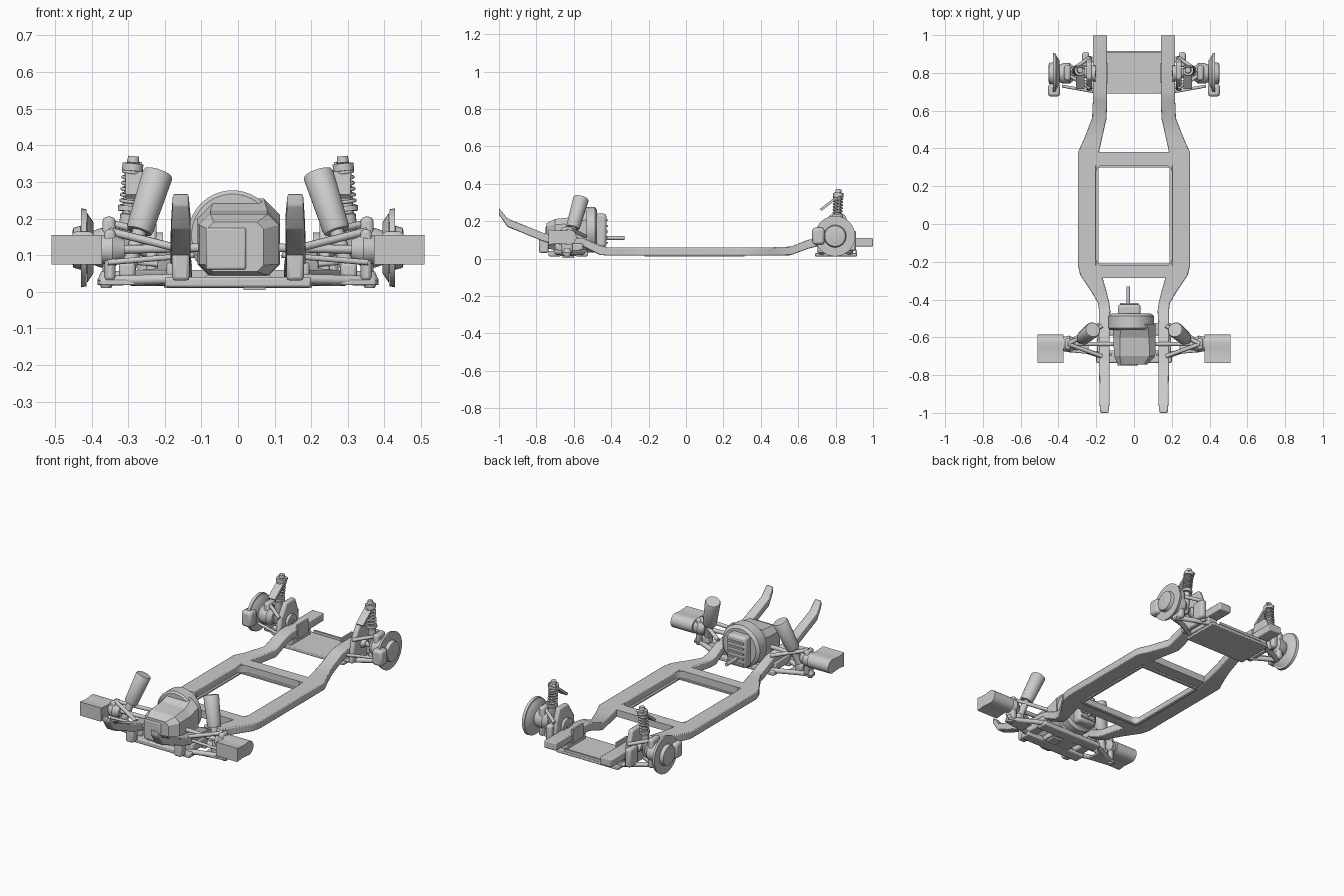
import bpy, bmesh, math
from mathutils import Vector

cube = bpy.data.objects.get("Cube")
if cube:
    bpy.data.objects.remove(cube)

grey = bpy.data.materials.new("light grey metal")
grey.use_nodes = True
grey.diffuse_color = (0.6, 0.6, 0.6, 1)
grey.node_tree.nodes["Principled BSDF"].inputs["Base Color"].default_value = (0.6, 0.6, 0.6, 1)


def finish(name, bm, pair=False, bevel=0.0, smooth=True):
    """Turn a bmesh into an object, optionally mirrored to the other side."""
    bmesh.ops.recalc_face_normals(bm, faces=bm.faces)
    mesh = bpy.data.meshes.new(name)
    bm.to_mesh(mesh)
    bm.free()
    mesh.materials.append(grey)
    ob = bpy.data.objects.new(name, mesh)
    bpy.context.collection.objects.link(ob)
    if bevel:
        mod = ob.modifiers.new("soft edges", 'BEVEL')
        mod.width, mod.segments, mod.limit_method = bevel, 2, 'ANGLE'
    if pair:
        ob.modifiers.new("other side", 'MIRROR').use_mirror_merge = False
    if smooth:
        bpy.ops.object.select_all(action='DESELECT')
        ob.select_set(True)
        bpy.context.view_layer.objects.active = ob
        bpy.ops.object.shade_smooth_by_angle(angle=math.radians(35))
    return ob


def loft(name, rings, **kw):
    """Skin a list of equal-length closed rings and cap both ends."""
    bm = bmesh.new()
    rows = [[bm.verts.new(p) for p in ring] for ring in rings]
    n = len(rows[0])
    for a, b in zip(rows, rows[1:]):
        for i in range(n):
            bm.faces.new((a[i], a[(i + 1) % n], b[(i + 1) % n], b[i]))
    bm.faces.new(rows[0])
    bm.faces.new(rows[-1])
    return finish(name, bm, **kw)


def box(name, x, y, z, **kw):
    rings = [[(x[0], v, z[0]), (x[1], v, z[0]), (x[1], v, z[1]), (x[0], v, z[1])] for v in y]
    return loft(name, rings, **kw)


def turned(name, p, q, profile, sides=24, **kw):
    """Round part along p-q; profile is (fraction along, radius)."""
    p, q = Vector(p), Vector(q)
    d = (q - p).normalized()
    u = d.orthogonal().normalized()
    v = d.cross(u)
    angles = [math.tau * i / sides for i in range(sides)]
    rings = [[p.lerp(q, t) + r * (u * math.cos(a) + v * math.sin(a)) for a in angles]
             for t, r in profile]
    return loft(name, rings, **kw)


def rod(name, p, q, r, sides=12, **kw):
    return turned(name, p, q, [(0, r), (1, r)], sides, **kw)


def plate(name, outline, z, **kw):
    return loft(name, [[(x, y, h) for x, y in outline] for h in z], **kw)


# Ladder frame: station y, inner x, outer x, bottom z, top z
stations = [
    (-1.0, .135, .178, .235, .27), (-.955, .13, .182, .17, .215),
    (-.77, .13, .185, .095, .14), (-.7, .13, .185, .075, .12),
    (-.55, .13, .185, .065, .11), (-.46, .125, .185, .02, .07),
    (-.42, .13, .19, .016, .06), (-.36, .145, .225, .016, .06),
    (-.27, .17, .285, .016, .06), (-.22, .2, .297, .016, .06),
    (.31, .2, .297, .016, .06), (.38, .185, .297, .016, .06),
    (.45, .17, .265, .016, .06), (.56, .145, .222, .018, .064),
    (.65, .143, .218, .052, .1), (.7, .143, .218, .065, .11),
    (1.0, .143, .218, .065, .11)]
loft("side_rail", [[(a, y, lo), (b, y, lo), (b, y, hi), (a, y, hi)]
                   for y, a, b, lo, hi in stations], pair=True, bevel=.005)
box("rear_crossmember", (-.22, .22), (.31, .38), (.02, .06))
box("front_crossmember", (-.22, .22), (-.285, -.22), (.016, .06))
for name, y, s in (("rear_gusset", .31, -1), ("front_gusset", -.22, 1)):
    plate(name, [(.2, y), (.168, y), (.182, y + s * .004), (.195, y + s * .016), (.2, y + s * .03)],
          (.018, .058), pair=True)
box("opening_side_lip", (.188, .202), (-.215, .305), (.01, .018), pair=True)
for name, y in (("opening_front_lip", (-.222, -.208)), ("opening_rear_lip", (.298, .312))):
    box(name, (-.19, .19), y, (.01, .018))

# Rear floor plate and subframe
box("rear_floor_plate", (-.2, .2), (.69, .915), (.012, .03), bevel=.004)
box("rear_plate_lip", (-.145, .145), (.905, .915), (.03, .045))
box("rear_frame_mount", (.15, .21), (.71, .89), (.025, .07), pair=True, bevel=.006)
box("rail_bracket", (.138, .148), (.75, .85), (.055, .135), pair=True)

# Rear brakes and hubs
HY, HZ = .797, .12
turned("rear_brake_disc", (.4, HY, HZ), (.452, HY, HZ),
       [(0, .05), (.25, .06), (.27, .105), (.55, .108), (.57, .06), (.95, .055), (1, .045)],
       40, pair=True)
turned("rear_brake_shield", (.395, HY, HZ), (.412, HY, HZ), [(0, .07), (1, .095)], 32, pair=True)
box("rear_caliper", (.392, .455), (.675, .74), (.075, .165), pair=True, bevel=.014)
turned("rear_hub_carrier", (.315, HY, HZ), (.4, HY, HZ),
       [(0, .035), (.3, .055), (.7, .055), (1, .045)], 20, pair=True)
box("rear_knuckle", (.335, .37), (.76, .84), (.035, .205), pair=True, bevel=.012)
rod("rear_half_shaft", (.2, HY, HZ), (.34, HY, HZ), .014, pair=True)
turned("rear_inner_joint", (.205, HY, HZ), (.275, HY, HZ),
       [(0, .042), (.35, .042), (.6, .03), (1, .018)], 20, pair=True)
loft("rear_tower", [[(.222, a, z), (.252, a, z), (.252, b, z), (.222, b, z)]
                    for z, a, b in ((.03, .7, .89), (.15, .715, .88), (.235, .77, .85))],
     pair=True, bevel=.008)
box("rear_tower_block", (.238, .275), (.83, .91), (.04, .15), pair=True, bevel=.012)
for part, y in (("forward", .72), ("rearward", .88)):
    rod("rear_lower_arm_" + part, (.2, y, .035), (.365, HY, .045), .014, pair=True)
    rod("rear_upper_arm_" + part, (.235, y, .16), (.36, HY, .19), .01, pair=True)
rod("rear_toe_link", (.21, .7, .075), (.38, .73, .09), .008, pair=True)

# Rear coil-over units
top, low = Vector((.285, .815, .37)), Vector((.312, .805, .08))
turned("rear_damper", low, top,
       [(0, .014), (.04, .022), (.45, .022), (.46, .017), (.86, .017), (.87, .014),
        (.93, .014), (.94, .017), (1, .015)], 16, pair=True)
rod("upper_spring_seat", low.lerp(top, .86), low.lerp(top, .93), .029, 20, pair=True)
rod("lower_spring_seat", low.lerp(top, .48), low.lerp(top, .53), .03, 20, pair=True)
turns, steps = 6, 16
spring = bpy.data.curves.new("rear_spring", 'CURVE')
spring.dimensions, spring.bevel_depth, spring.bevel_resolution = '3D', .005, 2
line = spring.splines.new('POLY')
line.points.add(turns * steps)
for i, pt in enumerate(line.points):
    a = math.tau * i / steps
    c = low.lerp(top, .53 + .33 * i / (turns * steps))
    pt.co = (c.x + .023 * math.cos(a), c.y + .023 * math.sin(a), c.z, 1)
spring.materials.append(grey)
coil = bpy.data.objects.new("rear_spring", spring)
bpy.context.collection.objects.link(coil)
coil.modifiers.new("other side", 'MIRROR')
loft("spring_top_bracket", [[(x, .715, .265), (x, .725, .255), (x, .84, .345), (x, .83, .355)]
                            for x in (.262, .308)], pair=True)

# Front motor: faceted casing, bell housing, gearbox and shaft
def octagon(y, x0, x1, z0, z1, c):
    return [(x0 + c, y, z0), (x1 - c, y, z0), (x1, y, z0 + c), (x1, y, z1 - c),
            (x1 - c, y, z1), (x0 + c, y, z1), (x0, y, z1 - c), (x0, y, z0 + c)]


loft("motor_casing", [octagon(-.745, -.085, .07, .055, .19, .018),
                      octagon(-.7, -.105, .112, .045, .212, .03),
                      octagon(-.6, -.11, .115, .04, .222, .035),
                      octagon(-.53, -.11, .115, .04, .255, .045)], smooth=False)
box("motor_front_cover", (-.088, .022), (-.75, -.73), (.06, .175), bevel=.006)
turned("bell_housing", (-.015, -.56, .155), (-.015, -.475, .155),
       [(0, .112), (.1, .122), (.85, .122), (1, .105)], 36)
box("gearbox", (-.085, .035), (-.5, -.425), (.06, .24), bevel=.015)
for i in range(5):
    z = .08 + i * .03
    box("gearbox_rib", (-.075, .025), (-.43, -.418), (z, z + .01))
rod("output_shaft", (-.03, -.45, .11), (-.03, -.33, .11), .01, 12)

# Front subframe: crossbars, spine and rail lugs
for part, y in (("forward", (-.735, -.67)), ("rearward", (-.59, -.525))):
    box("front_crossbar_" + part, (-.2, .2), y, (.012, .04), bevel=.006)
box("front_subframe_spine", (-.09, .09), (-.7, -.55), (.015, .045), bevel=.006)
box("front_frame_mount", (.135, .195), (-.7, -.55), (.03, .08), pair=True, bevel=.008)
box("rail_lug", (.132, .18), (-.785, -.735), (.03, .11), pair=True, bevel=.01)
box("front_underbody_pad", (.015, .075), (-.66, -.6), (.004, .016))

# Front axle ends, with a rounded and waisted section
lobe = [(-.625 + .04 * math.cos(a), .115 + .04 * math.sin(a))
        for a in (math.pi * (i / 8 - .5) for i in range(9))]
section = lobe + [(-.66, .151), (-.69, .15), (-.735, .155), (-.735, .075), (-.69, .08), (-.66, .079)]
loft("front_axle_end", [[(x, y, z) for y, z in section] for x in (.372, .51)], pair=True)
turned("front_hub", (.31, -.635, .115), (.375, -.635, .115), [(0, .028), (.5, .045), (1, .038)],
       20, pair=True)
box("front_knuckle", (.335, .365), (-.665, -.605), (.03, .17), pair=True, bevel=.01)
rod("front_half_shaft", (.1, -.635, .12), (.34, -.635, .115), .012, pair=True)

# Front suspension arms and steering
for part, y in (("forward", -.7), ("rearward", -.54)):
    rod("front_lower_arm_" + part, (.17, y, .035), (.365, -.635, .03), .014, pair=True)
    rod("front_upper_arm_" + part, (.17, y, .12), (.35, -.635, .165), .011, pair=True)
plate("front_lower_wishbone", [(.24, -.59), (.24, -.68), (.375, -.66), (.385, -.62)], (.018, .032),
      pair=True, bevel=.003)
rod("steering_rod", (.12, -.69, .1), (.355, -.67, .08), .008, pair=True)
turned("ball_joint", (.36, -.635, .01), (.36, -.635, .055), [(0, .014), (.5, .024), (1, .014)],
       16, pair=True)

# Front dampers leaning inward
turned("front_damper_body", (.27, -.605, .165), (.218, -.56, .325),
       [(0, .034), (.05, .037), (.96, .042), (1, .038)], 28, pair=True)
rod("front_damper_rod", (.3, -.63, .06), (.265, -.6, .18), .02, 16, pair=True)
box("front_damper_foot", (.28, .325), (-.655, -.605), (.035, .08), pair=True, bevel=.01)
